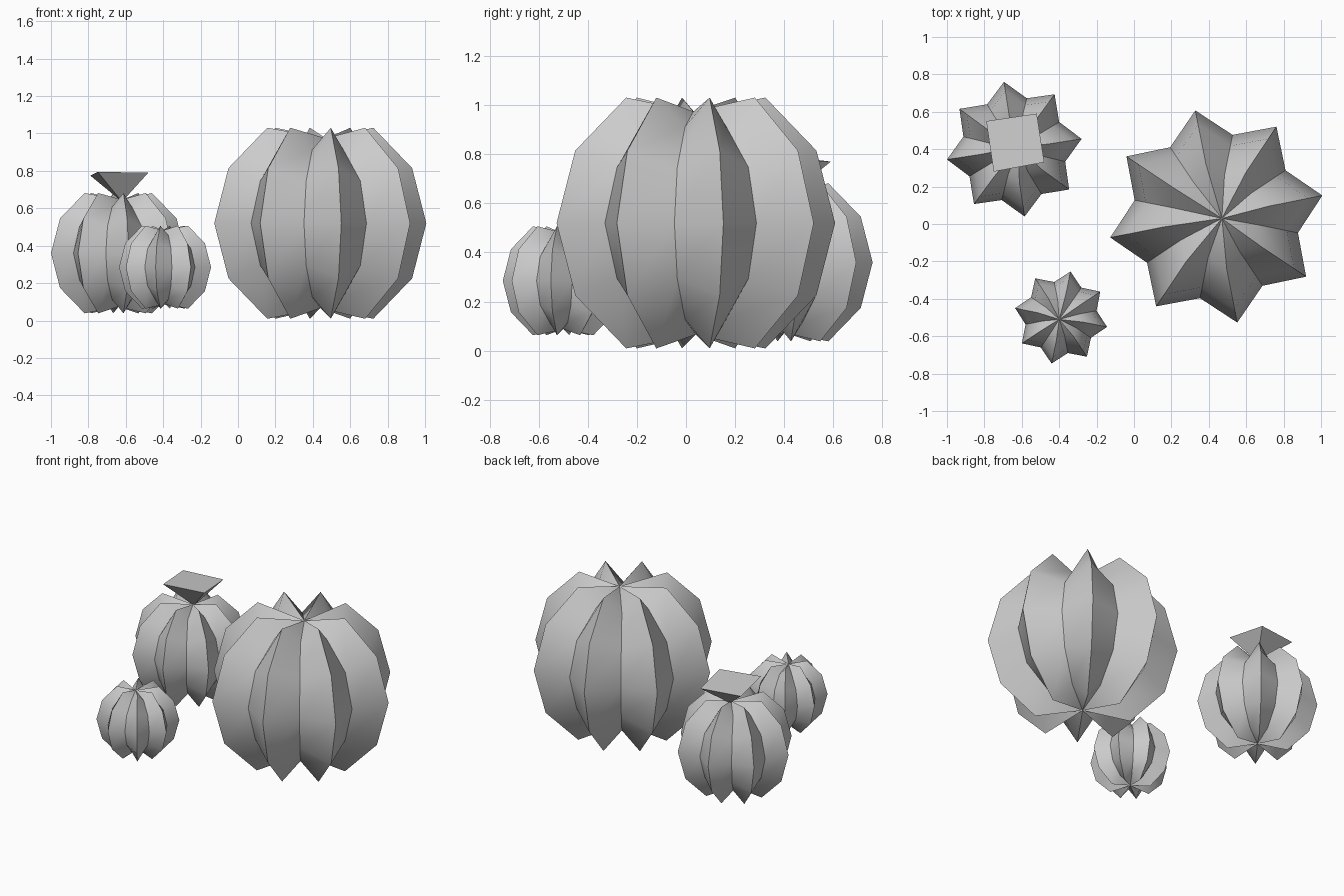
import bpy, bmesh
from math import sin, cos, pi, radians
from mathutils import Vector

cube = bpy.data.objects.get("Cube")
if cube:
    bpy.data.objects.remove(cube, do_unlink=True)

# One plain grey for everything
grey = bpy.data.materials.new("light_grey")
grey.use_nodes = True
grey.diffuse_color = (0.6, 0.6, 0.6, 1)
grey.node_tree.nodes["Principled BSDF"].inputs["Base Color"].default_value = (0.6, 0.6, 0.6, 1)

RIBS = 8
BANDS = 6
VALLEY = 0.77      # grooves and poles are pulled in towards the centre
STRETCH = 1.02


def finish(name, bm, location):
    bmesh.ops.recalc_face_normals(bm, faces=bm.faces)
    mesh = bpy.data.meshes.new(name)
    bm.to_mesh(mesh)
    bm.free()
    mesh.materials.append(grey)
    obj = bpy.data.objects.new(name, mesh)
    obj.location = location
    bpy.context.collection.objects.link(obj)
    return obj


def cactus(name, centre, radius, turn, pole_shift):
    """Ribbed ball: a coarse globe whose every second meridian is pulled in."""
    bm = bmesh.new()
    bottom = bm.verts.new((0, 0, -radius * VALLEY * STRETCH))
    top = bm.verts.new((*pole_shift, radius * VALLEY * STRETCH))
    meridians = []
    for i in range(RIBS * 2):
        a = radians(turn) + pi * i / RIBS
        r = radius * (VALLEY if i % 2 else 1)
        line = [bottom]
        for k in range(1, BANDS):
            p = pi * k / BANDS
            line.append(bm.verts.new((r * sin(p) * cos(a), r * sin(p) * sin(a),
                                      -r * cos(p) * STRETCH)))
        meridians.append(line + [top])
    for i, line in enumerate(meridians):
        nxt = meridians[(i + 1) % len(meridians)]
        for k in range(BANDS):
            corners = dict.fromkeys((line[k], nxt[k], nxt[k + 1], line[k + 1]))
            bm.faces.new(list(corners)).smooth = True
    # Crisp ridges and grooves, smooth shading along each strip
    for line in meridians:
        for a, b in zip(line, line[1:]):
            bm.edges.get((a, b)).smooth = False
    return finish(name, bm, centre)


cactus("large_cactus", (0.44, 0.04, 0.52), 0.578, 11.2, (0.03, -0.01))
cactus("medium_cactus", (-0.64, 0.40, 0.36), 0.364, 8.7, (0.02, 0.01))
cactus("small_cactus", (-0.39, -0.50, 0.285), 0.251, 33.4, (-0.01, -0.01))

# Flower: a slightly tipped upside-down pyramid on the medium cactus
bm = bmesh.new()
rim = [bm.verts.new(Vector(c)) for c in ((-0.155, 0.11, 0.14), (0.115, 0.15, 0.135),
                                         (0.155, -0.11, 0.155), (-0.115, -0.16, 0.16))]
tip = bm.verts.new((0.015, -0.02, 0))
bm.faces.new(rim)
for i, v in enumerate(rim):
    bm.faces.new((v, rim[(i + 1) % len(rim)], tip))
finish("flower", bm, (-0.635, 0.44, 0.635))
